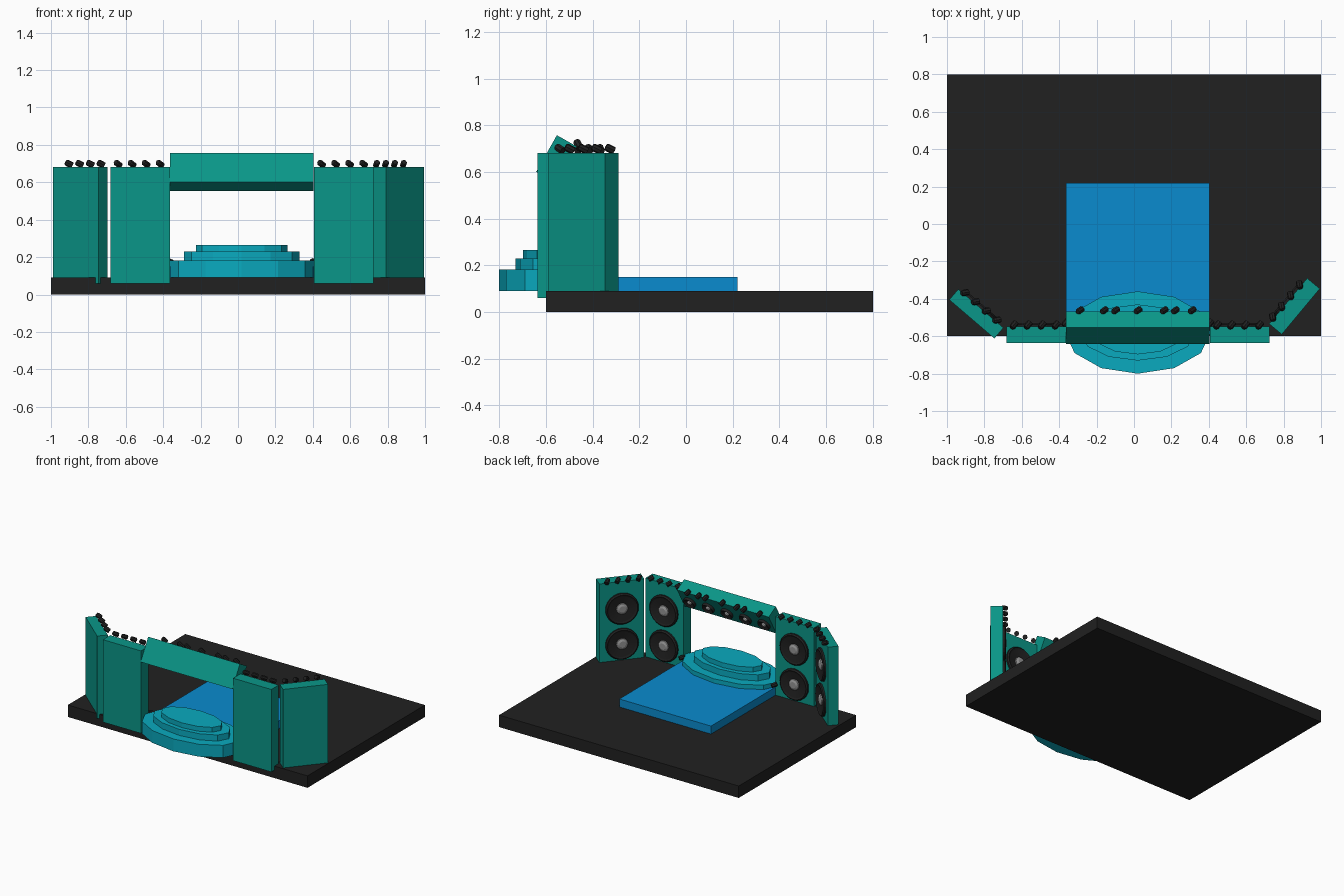
import bpy, bmesh, math
from mathutils import Vector, Matrix

if "Cube" in bpy.data.objects:
    bpy.data.objects.remove(bpy.data.objects["Cube"])


def material(name, r, g, b):
    m = bpy.data.materials.new(name)
    m.diffuse_color = (r, g, b, 1)
    m.use_nodes = True
    m.node_tree.nodes["Principled BSDF"].inputs["Base Color"].default_value = m.diffuse_color
    return m


BLACK = material("black", 0.015, 0.015, 0.015)
TEAL = material("teal", 0.003, 0.305, 0.246)
BLUE = material("blue", 0.003, 0.26, 0.62)
CYAN = material("cyan", 0.003, 0.40, 0.52)
GREY = material("grey", 0.30, 0.30, 0.30)


def finish(bm, name, mat, matrix=Matrix()):
    bmesh.ops.recalc_face_normals(bm, faces=bm.faces)
    me = bpy.data.meshes.new(name)
    bm.to_mesh(me)
    bm.free()
    me.materials.append(mat)
    ob = bpy.data.objects.new(name, me)
    ob.matrix_world = matrix
    bpy.context.collection.objects.link(ob)
    return ob


def box(name, mat, size, matrix):
    bm = bmesh.new()
    bmesh.ops.create_cube(bm, size=1)
    bmesh.ops.scale(bm, vec=size, verts=bm.verts)
    return finish(bm, name, mat, matrix)


def lathe(name, mat, profile, matrix, sides):
    """Turn (radius, height) points round local z; both ends are capped."""
    bm = bmesh.new()
    rings = [[bm.verts.new((r * math.cos(2 * math.pi * i / sides),
                            r * math.sin(2 * math.pi * i / sides), h))
              for i in range(sides)] for r, h in profile]
    for a, b in zip(rings, rings[1:]):
        for i in range(sides):
            j = (i + 1) % sides
            bm.faces.new((a[i], a[j], b[j], b[i]))
    bm.faces.new(rings[0])
    bm.faces.new(rings[-1])
    return finish(bm, name, mat, matrix)


def aimed(location, direction):
    """Matrix whose local z points along direction."""
    rot = Vector(direction).to_track_quat('Z', 'Y').to_matrix().to_4x4()
    return Matrix.Translation(location) @ rot


def speaker(name, matrix, r):
    # raised rim, recessed cone and grey dust cap
    lathe(name + "_cone", BLACK, [(r, -0.005), (r, 0.012), (r * 0.92, 0.02), (r * 0.82, 0.015),
                                  (r * 0.35, 0.006)], matrix, 24)
    lathe(name + "_cap", GREY, [(r * 0.36, 0.004), (r * 0.34, 0.014), (r * 0.2, 0.022)], matrix, 16)


def lamp(name, matrix):
    lathe(name, BLACK, [(0.013, -0.02), (0.017, -0.012), (0.017, 0.02)], matrix, 8)


# stage floor and runway
box("stage_floor", BLACK, (2, 1.4, 0.09), Matrix.Translation((0, 0.1, 0.045)))
box("runway", BLUE, (0.765, 0.82, 0.06), Matrix.Translation((0.02, -0.19, 0.12)))

# stacked oval steps
for i, (rx, ry, z0, z1) in enumerate([(0.39, 0.22, 0.09, 0.183),
                                      (0.31, 0.15, 0.18, 0.229),
                                      (0.245, 0.117, 0.225, 0.265)]):
    lathe(f"oval_step_{i + 1}", CYAN, [(1, z0), (1, z1)],
          Matrix.Translation((0.02, -0.58, 0)) @ Matrix.Diagonal((rx, ry, 1, 1)), 12)

# speaker towers: centre x, centre y, turn about z
towers = [("left_outer", -0.843, -0.48, -40.6), ("left_inner", -0.523, -0.593, 0),
          ("right_inner", 0.565, -0.593, 0), ("right_outer", 0.858, -0.44, 50.2)]
for name, x, y, turn in towers:
    frame = Matrix.Translation((x, y, 0)) @ Matrix.Rotation(math.radians(turn), 4, 'Z')
    depth = 0.075 if name == "left_outer" else 0.088
    box(name + "_tower", TEAL, (0.318, depth, 0.622), frame @ Matrix.Translation((0, 0, 0.371)))
    for level, z in (("lower", 0.215), ("upper", 0.48)):
        speaker(f"{name}_{level}_speaker", frame @ aimed((0, depth / 2, z), (0, 1, 0)), 0.117)
    # row of lamps along the inner top edge
    for k in range(4):
        lamp(f"{name}_lamp_{k + 1}",
             frame @ aimed((-0.12 + 0.075 * k, depth / 2 + 0.008, 0.699), (0.5, 0.6, -0.4)))

# tilted overhead beam
beam = Matrix.Translation((0.02, -0.555, 0.655)) @ Matrix.Rotation(math.radians(-29.5), 4, 'X')
box("overhead_beam", TEAL, (0.765, 0.097, 0.18), beam)
for k in range(5):
    speaker(f"beam_speaker_{k + 1}",
            beam @ aimed((-0.31 + 0.155 * k, 0.048, -0.015), (0, 1, 0)), 0.047)
for k, x in enumerate((-0.31, -0.18, -0.12, 0, 0.14, 0.20, 0.29)):
    lamp(f"beam_lamp_{k + 1}", beam @ aimed((x, 0.05, 0.1), (0.5, 0.6, -0.4)))

# low lamps beside the steps
for side, x in (("left", -0.365), ("right", 0.405)):
    lamp(side + "_step_lamp", aimed((x, -0.53, 0.175), (0.5, 0.6, -0.2)))
